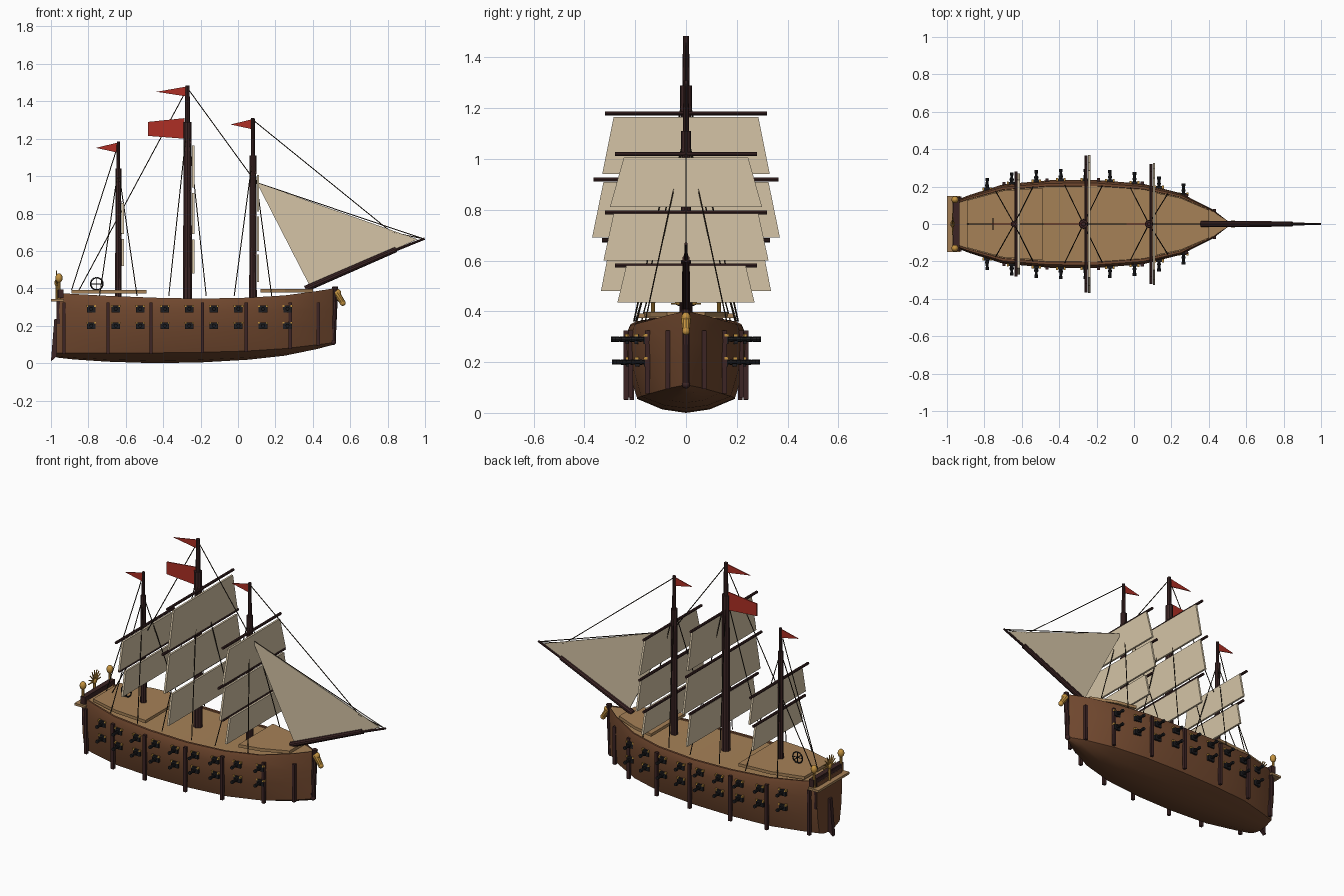
import bpy, bmesh, math
from mathutils import Vector, Matrix

if "Cube" in bpy.data.objects:
    bpy.data.objects.remove(bpy.data.objects["Cube"])


def mat(name, *rgb):
    m = bpy.data.materials.new(name)
    m.diffuse_color = (*rgb, 1)
    m.use_nodes = True
    m.node_tree.nodes["Principled BSDF"].inputs["Base Color"].default_value = m.diffuse_color
    return m


HULL = mat("hull brown", .165, .065, .028)
DECK = mat("deck tan", .38, .22, .095)
DARK = mat("dark timber", .045, .018, .018)
SAIL = mat("sail cream", .66, .55, .38)
RED = mat("flag red", .42, .028, .018)
GOLD = mat("gold", .55, .29, .05)
IRON = mat("iron black", .012, .012, .014)
ROPE = mat("rope", .03, .02, .012)


def finish(name, bm, mats, smooth=True):
    bmesh.ops.recalc_face_normals(bm, faces=bm.faces)
    me = bpy.data.meshes.new(name)
    bm.to_mesh(me)
    bm.free()
    for m in mats:
        me.materials.append(m)
    ob = bpy.data.objects.new(name, me)
    bpy.context.collection.objects.link(ob)
    if smooth:
        bpy.ops.object.select_all(action='DESELECT')
        ob.select_set(True)
        bpy.context.view_layer.objects.active = ob
        bpy.ops.object.shade_smooth_by_angle(angle=math.radians(35))
    return ob


def tubes(name, m, segs, sides=10):
    """Tapered rods: (start, end, start radius, end radius)."""
    bm = bmesh.new()
    for p, q, r1, r2 in segs:
        p, q = Vector(p), Vector(q)
        d = q - p
        M = Matrix.Translation((p + q) / 2) @ d.to_track_quat('Z', 'Y').to_matrix().to_4x4()
        bmesh.ops.create_cone(bm, cap_ends=True, segments=sides, radius1=r1, radius2=r2,
                              depth=d.length, matrix=M)
    return finish(name, bm, [m])


def boxes(name, m, items):
    bm = bmesh.new()
    for c, s in items:
        bmesh.ops.create_cube(bm, size=1, matrix=Matrix.Translation(c) @ Matrix.Diagonal((*s, 1)))
    return finish(name, bm, [m], False)


def balls(name, m, items):
    bm = bmesh.new()
    for c, s in items:
        bmesh.ops.create_uvsphere(bm, u_segments=12, v_segments=8, radius=1,
                                  matrix=Matrix.Translation(c) @ Matrix.Diagonal((*s, 1)))
    return finish(name, bm, [m])


def slab(name, m, pts, thick):
    """Solid from an outline, pushed both ways along the thickness vector."""
    bm = bmesh.new()
    t = Vector(thick) / 2
    a = [bm.verts.new(Vector(p) - t) for p in pts]
    b = [bm.verts.new(Vector(p) + t) for p in pts]
    bm.faces.new(a)
    bm.faces.new(b)
    for i in range(len(a)):
        j = (i + 1) % len(a)
        bm.faces.new((a[i], a[j], b[j], b[i]))
    return finish(name, bm, [m], False)


# Hull stations: x, half width, keel z, chine z, rim z
ST = [(-.97, .12, .03, .055, .375), (-.88, .155, .02, .055, .37), (-.7, .212, .008, .055, .36),
      (-.45, .234, 0, .055, .35), (-.2, .235, .004, .058, .345), (.05, .215, .018, .065, .35),
      (.25, .165, .04, .078, .362), (.42, .078, .075, .098, .385), (.515, .006, .10, .11, .40)]


def at(x, k):
    for a, b in zip(ST, ST[1:]):
        if x <= b[0]:
            return a[k] + (b[k] - a[k]) * (x - a[0]) / (b[0] - a[0])
    return ST[-1][k]


# Hull: lofted half section mirrored across the keel, deck faces on top
bm = bmesh.new()
rows = []
for x, w, k, c, t in ST:
    half = [(w * .4, k + (c - k) * .25), (w * .82, c), (w * .97, c + .11), (w, .28), (w * .97, t - .02),
            (w * .93, t), (w * .87, t), (w * .86, t - .006)]
    sec = [(-y, z) for y, z in reversed(half)] + [(0, k)] + half
    rows.append([bm.verts.new((x, y, z)) for y, z in sec])
n = len(rows[0])
for a, b in zip(rows, rows[1:]):
    for i in range(n):
        j = (i + 1) % n
        f = bm.faces.new((a[i], a[j], b[j], b[i]))
        f.material_index = 1 if i == n - 1 else 0
bm.faces.new(rows[0])
bm.faces.new(rows[-1])
finish("hull", bm, [HULL, DECK])

# Raised decks fore and aft
for name, xs, z in (("quarterdeck", (-.89, -.7, -.49), .382), ("forecastle_deck", (.12, .25, .40), .388)):
    left = [(x, at(x, 1) * .84, z) for x in xs]
    slab(name, DECK, left + [(x, -y, z) for x, y, z in reversed(left)], (0, 0, .018))

# Vertical hull ribs
ribs = []
for x in (-.93, -.695, -.465, -.19, .045, .28, .43):
    for s in (-1, 1):
        ribs.append(((x, s * (at(x, 1) + .002), (.32 + at(x, 3)) / 2), (.018, .018, .33 - at(x, 3))))
boxes("hull_ribs", DARK, ribs)

# Gun ports in two rows, with trim and cannons
ports, trims, guns = [], [], []
for i in range(9):
    x = -.785 + i * .1312
    for z in (.29, .20):
        for s in (-1, 1):
            y = at(x, 1) * (1 if z > .25 else .99)
            ports.append(((x, s * y, z), (.046, .018, .036)))
            trims += [((x + d, s * (y + .003), z + .016), (.010, .016, .010)) for d in (-.021, .021)]
            guns += [((x, s * y, z), (x, s * (y + .058), z), .009, .007),
                     ((x, s * (y + .046), z), (x, s * (y + .06), z), .010, .010),
                     ((x, s * (y + .018), z), (x, s * (y + .026), z), .011, .011)]
boxes("gun_ports", IRON, ports)
boxes("port_trim", GOLD, trims)
tubes("cannons", IRON, guns, 8)

# Masts: x, lower top, full top, radius, yards and sails
# yard: z, half length; sail: top z, bottom z, top half width, bottom half width
RIG = {
    "mizzen": (-.64, 1.04, 1.185, .017, [(.86, .28, .855, .69, .235, .27), (.675, .25, .665, .52, .21, .24)]),
    "main": (-.27, 1.29, 1.485, .024, [(1.18, .32, 1.165, .94, .285, .33), (.92, .365, .91, .69, .325, .37),
                                       (.68, .33, .66, .48, .30, .335)]),
    "fore": (.08, 1.11, 1.31, .02, [(1.02, .28, 1.005, .81, .245, .30), (.79, .32, .785, .60, .285, .325),
                                    (.58, .28, .58, .435, .235, .27)]),
}
ropes = []
R = .0028


def rope(p, q, r=R):
    ropes.append((p, q, r, r))


for name, (x, lo, top, r, sails) in RIG.items():
    tubes(name + "_mast", DARK, [((x, 0, .33), (x, 0, lo), r * 1.08, r * .88),
                                 ((x, 0, lo - .02), (x, 0, top), r * .6, r * .5),
                                 ((x, 0, lo - .10), (x, 0, lo), r * .98, r * .98)])
    tubes(name + "_yards", DARK, [((x + r * .6, -h, z), (x + r * .6, h, z), .008, .008)
                                  for z, h, *_ in sails], 8)
    for i, (_, _, zt, zb, wt, wb) in enumerate(sails):
        xs = x + r + .007
        slab(f"{name}_sail_{i + 1}", SAIL,
             [(xs, -wt, zt), (xs, wt, zt), (xs, wb, zb), (xs, -wb, zb)], (.012, 0, 0))
    # Shrouds to both rails
    for dx in (-.1, .1):
        for s in (-1, 1):
            rope((x, 0, lo), (x + dx, s * .88 * at(x + dx, 1), .36))
    # Pennant
    L = .165 if name == "main" else .12
    slab(name + "_pennant", RED, [(x, 0, top - .005), (x, 0, top - .06), (x - L, 0, top - .034)], (0, .005, 0))

slab("main_flag", RED, [(-.285, 0, 1.31), (-.285, 0, 1.20), (-.48, 0, 1.215), (-.48, 0, 1.29)], (0, .006, 0))

# Stays along the centreline
rope((-.27, 0, 1.47), (-.85, 0, .39))
rope((-.27, 0, 1.47), (.10, 0, .96))
rope((-.64, 0, 1.17), (-.89, 0, .39))
rope((.08, 0, 1.30), (.82, 0, .70))
rope((.82, 0, .70), (.99, 0, .665))
rope((.10, 0, .965), (.99, 0, .665))
tubes("rigging", ROPE, ropes, 5)

# Bowsprit and jib
tubes("bowsprit", DARK, [((.36, 0, .397), (.845, 0, .608), .017, .015),
                         ((.83, 0, .60), (.998, 0, .666), .008, .006)])
slab("jib_sail", SAIL, [(.10, 0, .965), (.385, 0, .41), (.69, 0, .545), (.96, 0, .662)], (0, .005, 0))

# Stem post and figurehead
tubes("stem_post", DARK, [((.508, 0, .105), (.52, 0, .41), .014, .016)])
balls("stem_foot", DARK, [((.508, 0, .112), (.016, .016, .016))])
tubes("figurehead_body", GOLD, [((.525, 0, .375), (.562, 0, .32), .02, .014)])
balls("figurehead_head", GOLD, [((.53, 0, .375), (.022, .018, .022)), ((.56, 0, .322), (.016, .015, .016))])

# Stern gallery, rudder and ornaments
boxes("stern_panel", DARK, [((-.95, 0, .30), (.035, .25, .18)), ((-.948, 0, .372), (.03, .29, .045))])
boxes("stern_ledge", DECK, [((-.965, 0, .337), (.07, .30, .014))])
slab("rudder", DARK, [(-.965, 0, .235), (-.982, 0, .235), (-1.0, 0, .01), (-.965, 0, .04)], (0, .025, 0))
posts = [((-.957, s * .13, .34), (-.957, s * .13, .44), .010, .007) for s in (-1, 1)]
tubes("lantern_posts", GOLD, posts)
balls("lanterns", GOLD, [((-.957, s * .13, .455), (.019, .019, .025)) for s in (-1, 1)])
rays = []
for i in range(9):
    a = math.pi * i / 8
    rays.append(((-.97, 0, .43), (-.97, .06 * math.cos(a), .43 + .065 * math.sin(a)), .006, .003))
tubes("stern_crest", GOLD, rays + [((-.97, 0, .34), (-.97, 0, .44), .008, .008)], 6)
balls("stern_crest_hub", GOLD, [((-.97, 0, .43), (.012, .018, .018))])

# Steering wheel: rim, spokes, axle and stand
cx, cz, wr = -.755, .424, .033
wheel = []
for i in range(16):
    a, b = math.tau * i / 16, math.tau * (i + 1) / 16
    wheel.append(((cx + wr * math.cos(a), 0, cz + wr * math.sin(a)),
                  (cx + wr * math.cos(b), 0, cz + wr * math.sin(b)), .004, .004))
    if i % 4 == 0:
        wheel.append(((cx, 0, cz), (cx + wr * math.cos(a), 0, cz + wr * math.sin(a)), .0025, .0025))
wheel.append(((cx, -.033, cz), (cx, .033, cz), .003, .003))
tubes("steering_wheel", IRON, wheel, 6)
